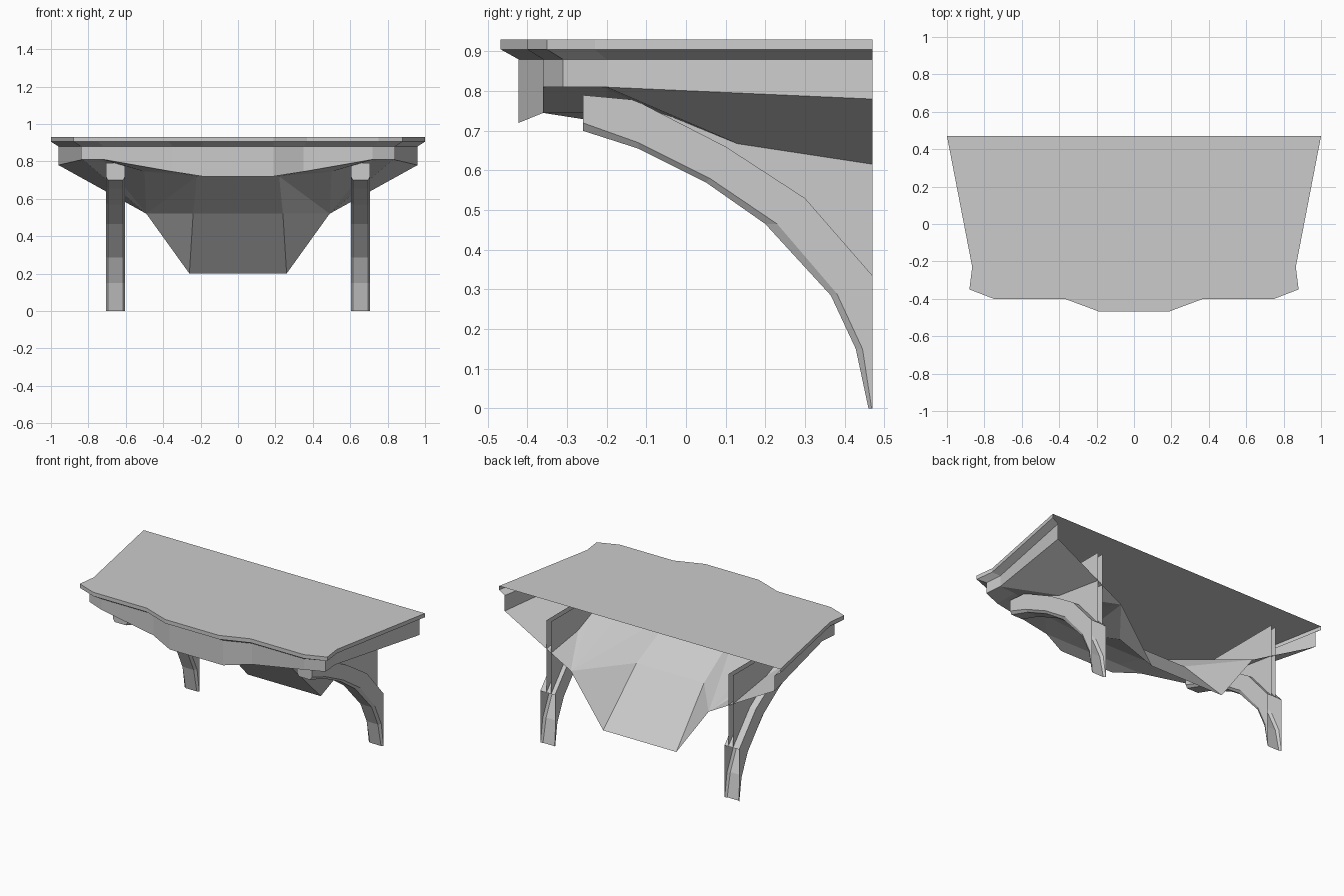
import bpy, bmesh

if "Cube" in bpy.data.objects:
    bpy.data.objects.remove(bpy.data.objects["Cube"], do_unlink=True)

stone = bpy.data.materials.new("grey_stone")
stone.use_nodes = True
GREY = (0.6, 0.6, 0.6, 1)
stone.diffuse_color = GREY
stone.node_tree.nodes["Principled BSDF"].inputs["Base Color"].default_value = GREY


def make(name, faces, mirror=False):
    """Build an open shell from lists of corner points, welding shared corners."""
    bm = bmesh.new()
    for face in faces:
        for side in ((1, -1) if mirror else (1,)):
            pts = [(side * x, y, z) for x, y, z in face]
            bm.faces.new([bm.verts.new(p) for p in pts])
    bmesh.ops.remove_doubles(bm, verts=bm.verts, dist=0.0005)
    bmesh.ops.recalc_face_normals(bm, faces=bm.faces)
    mesh = bpy.data.meshes.new(name)
    bm.to_mesh(mesh)
    bm.free()
    mesh.materials.append(stone)
    obj = bpy.data.objects.new(name, mesh)
    bpy.context.collection.objects.link(obj)
    return obj


def whole(half):
    """Full outline from the half on +x, running back, front, back."""
    return half + [(-p[0], *p[1:]) for p in reversed(half)]


def strips(rings):
    """Quads between consecutive rings of equal length."""
    return [(a[i], a[i + 1], b[i + 1], b[i])
            for a, b in zip(rings, rings[1:]) for i in range(len(a) - 1)]


def at(outline, z):
    return [(x, y, z) for x, y in outline]


# Slab and moulded rim
slab = [(1, .47), (.865, -.23), (.88, -.35), (.75, -.40), (.37, -.40), (.19, -.467)]
inner = [(.96, .47), (.83, -.2), (.84, -.31), (.72, -.36), (.35, -.36), (.19, -.422)]
low = (.78, .81, .81, .81, .745, .72)
top_ring = whole(at(slab, .93))
rim_ring = whole(at(slab, .905))
frieze_top = whole(at(inner, .88))
frieze_half = [(x, y, z) for (x, y), z in zip(inner, low)]
make("slab", [top_ring] + strips([top_ring, rim_ring, frieze_top]))
make("frieze", strips([frieze_top, whole(frieze_half)]))

# Faceted underside, open at the back
back, notch, corner, front, bulge, nose = frieze_half
nose_in = (.19, -.36, .745)
m1, m2, m3 = (.72, -.2, .805), (.5, -.2, .745), (.22, -.2, .72)
hip = (.49, .47, .52)
fold, tip = (.24, .16, .52), (.26, .47, .2)
make("underside_wing", [
    (back, notch, hip), (notch, m1, hip), (m1, m2, hip),
    (m2, m3, hip), (m3, fold, hip), (fold, tip, hip),
    (notch, corner, front, m1), (front, bulge, m2, m1),
    (bulge, nose_in, m3, m2), (bulge, nose, nose_in),
], mirror=True)
make("underside_centre", strips([whole([p]) for p in (nose, nose_in, m3, fold, tip)]))

# Curved brackets with a thin web above the arch
upper = [(-.26, .79), (-.13, .778), (.10, .66), (.30, .53), (.47, .335), (.47, .15), (.47, 0)]
middle = [(-.26, .72), (-.12, .67), (.06, .58), (.23, .465), (.38, .29), (.445, .15), (.468, 0)]
lower = [(-.26, .70), (-.12, .655), (.05, .57), (.20, .465), (.365, .285), (.428, .15), (.46, 0)]


def rail(cx, offset, line):
    return [(cx + offset, y, z) for y, z in line]


for label, cx in (("left", .655), ("right", -.655)):
    rails = [rail(cx, -.052, upper), rail(cx, -.052, middle), rail(cx, -.04, lower),
             rail(cx, .04, lower), rail(cx, .052, middle), rail(cx, .052, upper)]
    faces = strips(rails)
    faces += strips([rails[0][:5], rails[-1][:5]])
    faces.append([r[0] for r in rails])
    make(label + "_bracket_arch", faces)
    web = upper[1:5] + [(.47, .80), (-.13, .80)]
    sign = 1 if cx > 0 else -1
    make(label + "_bracket_web", [rail(cx, -.025 * sign, web), rail(cx, .008 * sign, web)])
